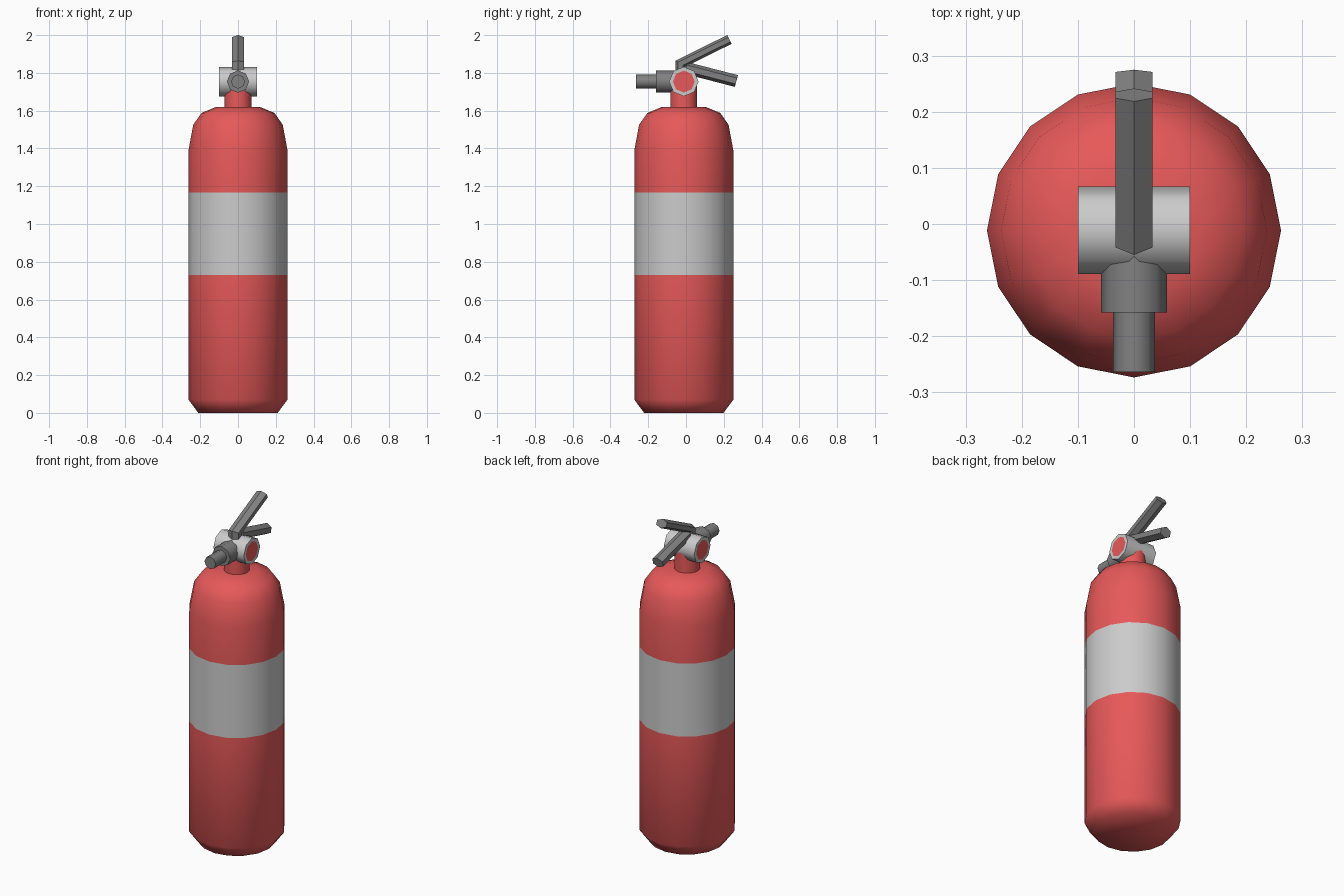
import bpy, bmesh
from math import sin, cos, pi, radians
from mathutils import Vector

if "Cube" in bpy.data.objects:
    bpy.data.objects.remove(bpy.data.objects["Cube"])

CY = -0.0115          # axis of the tank
VZ = 1.754            # height of the valve centre


def material(name, rgb):
    m = bpy.data.materials.new(name)
    m.diffuse_color = (*rgb, 1)
    m.use_nodes = True
    m.node_tree.nodes["Principled BSDF"].inputs["Base Color"].default_value = m.diffuse_color
    return m


RED = material("red_paint", (0.8, 0.1, 0.1))
LIGHT = material("light_grey", (0.6, 0.6, 0.6))
DARK = material("dark_grey", (0.22, 0.22, 0.22))


def ring(centre, u, v, ru, rv, n):
    """Polygon of n points around centre, first point along v."""
    c, u, v = Vector(centre), Vector(u), Vector(v)
    return [c + u * ru * sin(2 * pi * i / n) + v * rv * cos(2 * pi * i / n) for i in range(n)]


def loft(name, rings, mat, caps=(True, True), cap_mat=None, smooth=None):
    bm = bmesh.new()
    rows = [[bm.verts.new(p) for p in r] for r in rings]
    n = len(rows[0])
    for a, b in zip(rows, rows[1:]):
        for i in range(n):
            j = (i + 1) % n
            bm.faces.new((a[i], a[j], b[j], b[i]))
    for use, row in zip(caps, (rows[0], rows[-1])):
        if use:
            f = bm.faces.new(row)
            f.material_index = 1 if cap_mat else 0
    bmesh.ops.recalc_face_normals(bm, faces=bm.faces)
    # open tubes: make sure the sides face away from the tank axis
    if not any(caps):
        bm.normal_update()
        for f in bm.faces:
            c = f.calc_center_median() - Vector((0, CY, 0))
            if f.normal.x * c.x + f.normal.y * c.y < 0:
                f.normal_flip()
    me = bpy.data.meshes.new(name)
    bm.to_mesh(me)
    bm.free()
    me.materials.append(mat)
    if cap_mat:
        me.materials.append(cap_mat)
    ob = bpy.data.objects.new(name, me)
    bpy.context.collection.objects.link(ob)
    if smooth:
        bpy.ops.object.select_all(action='DESELECT')
        ob.select_set(True)
        bpy.context.view_layer.objects.active = ob
        bpy.ops.object.shade_smooth_by_angle(angle=radians(smooth))
    return ob


def lathe(name, profile, mat, caps):
    rings = [ring((0, CY, z), (1, 0, 0), (0, 1, 0), r, r, 16) for r, z in profile]
    return loft(name, rings, mat, caps, smooth=60)


def lever(name, path, half):
    """Six-sided bar swept along a path in the yz plane, mitred at bends."""
    pts = [Vector((0, y, z)) for y, z in path]
    rings = []
    for i, p in enumerate(pts):
        dirs = [(b - a).normalized() for a, b in zip(pts, pts[1:])]
        a, b = dirs[max(i - 1, 0)], dirs[min(i, len(dirs) - 1)]
        t = (a + b).normalized()
        up = Vector((0, -t.z, t.y))
        rings.append(ring(p, (1, 0, 0), up, 0.038, half / t.dot(a), 6))
    return loft(name, rings, DARK)


# Tank with a painted band around the middle
lathe("tank_lower", [(0.21, 0), (0.262, 0.07), (0.262, 0.73)], RED, (True, False))
lathe("label_band", [(0.262, 0.73), (0.262, 1.167)], LIGHT, (False, False))
lathe("tank_upper", [(0.262, 1.167), (0.262, 1.39), (0.237, 1.525), (0.193, 1.588),
                     (0.115, 1.62)], RED, (False, True))
lathe("neck", [(0.071, 1.6), (0.071, 1.74)], RED, (True, True))

# Valve block lying across the neck, with red end discs
loft("valve", [ring((x, CY, VZ), (0, 1, 0), (0, 0, 1), r, r, 8)
               for x, r in [(-0.1, 0.058), (-0.1, 0.078), (0.1, 0.078), (0.1, 0.058)]],
     LIGHT, cap_mat=RED, smooth=60)

# Stepped outlet at the front
loft("outlet", [ring((0, y, VZ), (1, 0, 0), (0, 0, 1), r, r, 8)
                for y, r in [(-0.03, 0.059), (-0.158, 0.059), (-0.158, 0.037), (-0.264, 0.037)]],
     DARK, smooth=60)

# Squeeze levers
lever("upper_lever", [(-0.029, 1.78), (-0.029, 1.849), (0.23, 1.977)], 0.026)
lever("lower_lever", [(0.0, 1.826), (0.267, 1.757)], 0.032)
